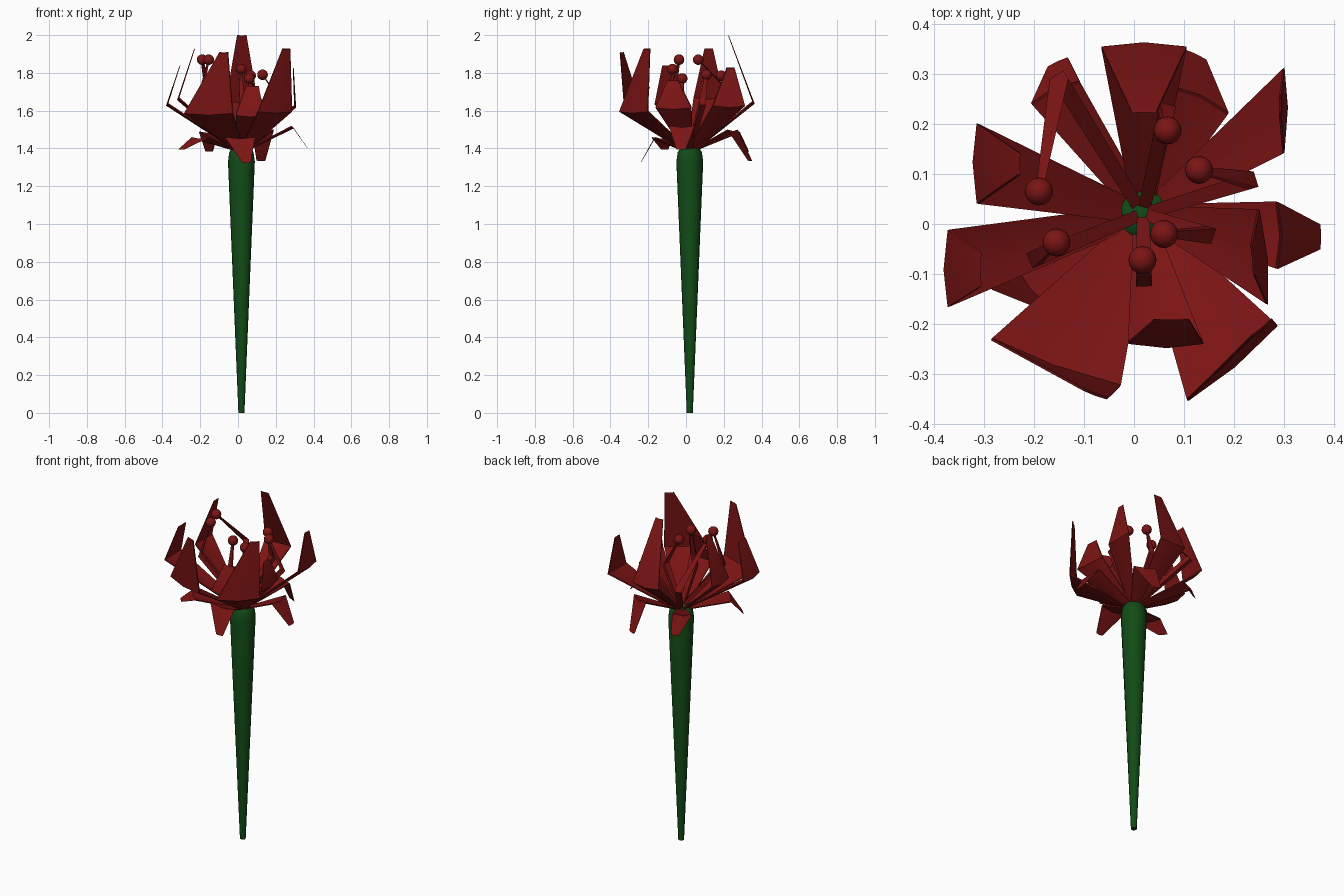
import bpy, bmesh
from math import cos, sin, radians, tau
from mathutils import Vector

cube = bpy.data.objects.get("Cube")
if cube:
    bpy.data.objects.remove(cube, do_unlink=True)


def material(name, rgb):
    m = bpy.data.materials.new(name)
    m.use_nodes = True
    m.diffuse_color = (*rgb, 1)
    m.node_tree.nodes["Principled BSDF"].inputs["Base Color"].default_value = (*rgb, 1)
    return m


RED = material("deep red", (0.2, 0.007, 0.007))
GREEN = material("stem green", (0.006, 0.07, 0.008))
CENTRE = Vector((0.018, 0.02, 1.39))


def finish(bm, name, mat, angle=50):
    bmesh.ops.recalc_face_normals(bm, faces=bm.faces)
    mesh = bpy.data.meshes.new(name)
    bm.to_mesh(mesh)
    bm.free()
    mesh.materials.append(mat)
    obj = bpy.data.objects.new(name, mesh)
    bpy.context.collection.objects.link(obj)
    bpy.ops.object.select_all(action='DESELECT')
    obj.select_set(True)
    bpy.context.view_layer.objects.active = obj
    bpy.ops.object.shade_smooth_by_angle(angle=radians(angle))
    return obj


def loft(bm, rings):
    """Skin closed rings of equal size and cap both ends."""
    rows = [[bm.verts.new(p) for p in ring] for ring in rings]
    n = len(rows[0])
    for a, b in zip(rows, rows[1:]):
        for i in range(n):
            j = (i + 1) % n
            bm.faces.new((a[i], a[j], b[j], b[i]))
    bm.faces.new(rows[0])
    bm.faces.new(rows[-1])


def blade(name, turn, mid, mid_half, tip, tip_half, base_half=0.022):
    """Thin cupped leaf that bends sharply at its widest row."""
    mid, tip = Vector(mid), Vector(tip)
    side = Vector((cos(radians(turn)), sin(radians(turn)), 0))
    out = Vector((mid.x - CENTRE.x, mid.y - CENTRE.y, 0)).normalized()
    start = CENTRE + out * 0.015
    rows = [(start, base_half, 0.004), (mid, mid_half, 0.012), (tip, tip_half, 0.002)]
    thick = Vector((out.x, out.y, -1)).normalized() * 0.007
    rings = []
    for p, half, cup in rows:
        edge = side * half
        belly = thick.normalized() * cup
        rings.append([p - edge, p + belly, p + edge,
                      p + edge + thick, p + belly + thick, p - edge + thick])
    bm = bmesh.new()
    loft(bm, rings)
    finish(bm, name, RED, 35)


# Stem: tapered round stalk with a domed top
bm = bmesh.new()
profile = [(0, 0.016), (1.33, 0.071), (1.38, 0.064), (1.41, 0.045), (1.42, 0.02)]
loft(bm, [[(CENTRE.x + r * cos(tau * i / 16), CENTRE.y + r * sin(tau * i / 16), z)
           for i in range(16)] for z, r in profile])
finish(bm, "stem", GREEN)

# Upright petals: turn of the width, widest row, tip
blade("back_petal", 0, (0.02, 0.35, 1.65), 0.085, (0.02, 0.222, 2.0), 0.025)
blade("back_left_petal", 90, (0.297, 0.225, 1.63), 0.085, (0.29, 0.235, 1.83), 0.02)
blade("left_petal", 95, (0.255, -0.065, 1.62), 0.095, (0.235, -0.07, 1.76), 0.03)
blade("front_left_petal", 40, (0.195, -0.275, 1.6), 0.117, (0.255, -0.205, 1.93), 0.026)
blade("front_petal", 0, (0.063, -0.235, 1.58), 0.075, (0.075, -0.19, 1.73), 0.035)
blade("front_right_petal", -20, (-0.155, -0.275, 1.59), 0.137, (-0.075, -0.338, 1.91), 0.025)
blade("right_petal", 90, (-0.368, -0.088, 1.64), 0.077, (-0.305, -0.09, 1.84), 0.035)
blade("back_right_petal", 90, (-0.31, 0.12, 1.67), 0.08, (-0.227, 0.12, 1.93), 0.022)

# Drooping sepals around the top of the stem
blade("back_left_sepal", -25, (0.13, 0.245, 1.5), 0.063, (0.12, 0.335, 1.34), 0.025)
blade("left_sepal", 90, (0.283, -0.022, 1.52), 0.067, (0.368, -0.025, 1.4), 0.025)
blade("front_sepal", 0, (0.012, -0.16, 1.46), 0.078, (0.045, -0.235, 1.33), 0.022)
blade("front_right_sepal", 130, (-0.2, -0.125, 1.46), 0.07, (-0.295, -0.11, 1.4), 0.025)
blade("back_right_sepal", 25, (-0.155, 0.26, 1.49), 0.053, (-0.15, 0.32, 1.39), 0.022)

# Stamens: bent filament ending in a round anther
stamens = [((-0.15, 0.29, 1.64), (-0.19, 0.065, 1.87)),
           ((-0.2, -0.07, 1.68), (-0.155, -0.037, 1.87)),
           ((0.02, -0.115, 1.6), (0.017, -0.072, 1.82)),
           ((0.15, -0.022, 1.6), (0.06, -0.02, 1.77)),
           ((0.235, 0.087, 1.64), (0.13, 0.108, 1.79)),
           ((0.066, 0.23, 1.62), (0.067, 0.187, 1.785))]
for n, (bend, head) in enumerate(stamens, 1):
    out = Vector((bend[0] - CENTRE.x, bend[1] - CENTRE.y, 0)).normalized()
    side = Vector((-out.y, out.x, 0))
    depth = Vector((out.x, out.y, -1)) * 0.6
    bm = bmesh.new()
    rings = []
    for p, half in ((CENTRE, 0.012), (bend, 0.016), (head, 0.006)):
        p, s, d = Vector(p), side * half, depth * half
        rings.append([p - s - d, p + s - d, p + s + d, p - s + d])
    loft(bm, rings)
    finish(bm, f"filament_{n}", RED, 30)
    bm = bmesh.new()
    bmesh.ops.create_uvsphere(bm, u_segments=16, v_segments=10, radius=0.028)
    bmesh.ops.translate(bm, verts=bm.verts, vec=head)
    finish(bm, f"anther_{n}", RED)
